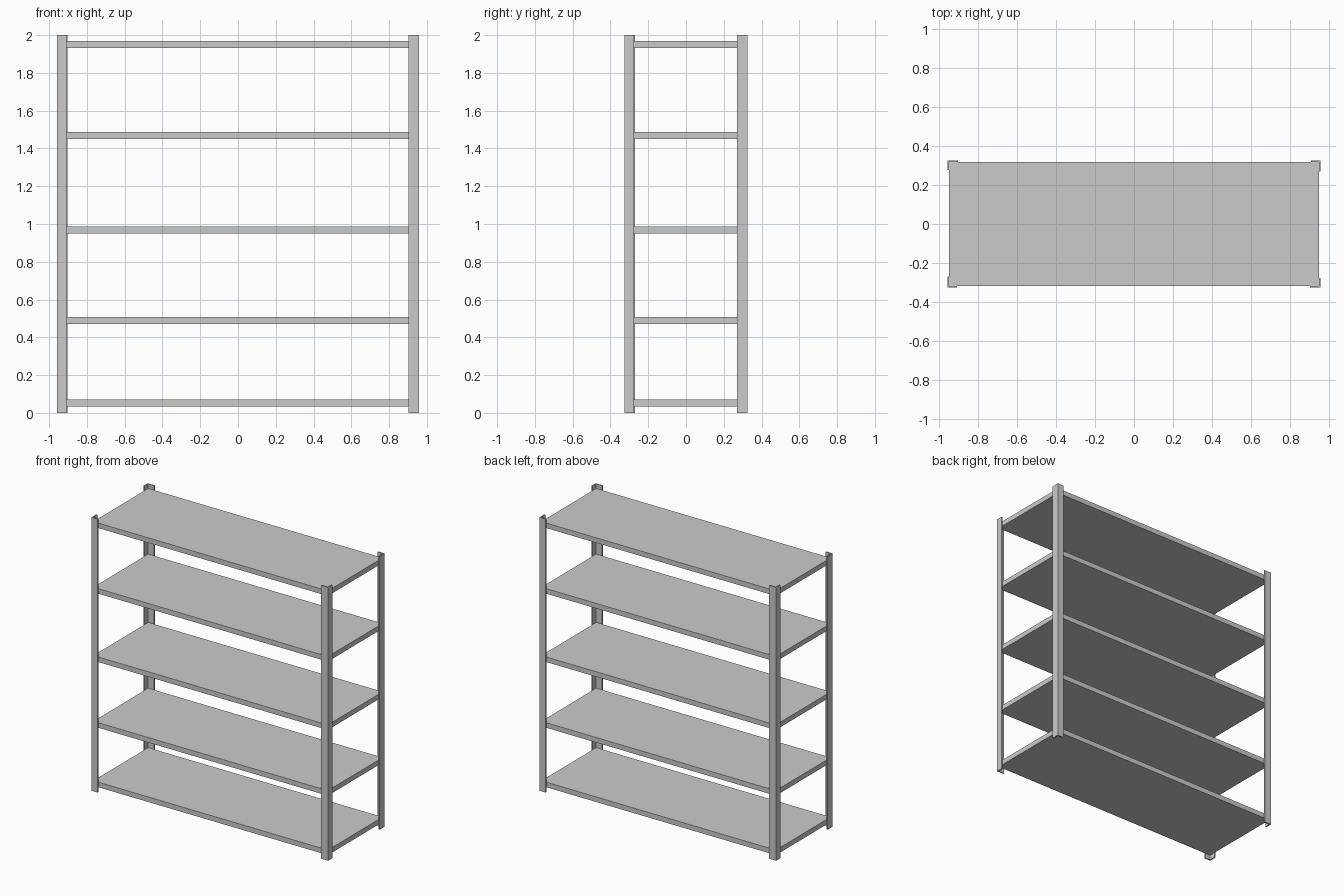
import bpy, bmesh

if "Cube" in bpy.data.objects:
    bpy.data.objects.remove(bpy.data.objects["Cube"])

HX, HY, H = 0.958, 0.326, 2.0    # half width, half depth, height
T = 0.009                        # angle-iron wall thickness
LONG, SHORT = 0.056, 0.049       # unequal legs of the angle iron


def make_object(name, bm):
    bmesh.ops.recalc_face_normals(bm, faces=bm.faces)
    mesh = bpy.data.meshes.new(name)
    bm.to_mesh(mesh)
    bm.free()
    obj = bpy.data.objects.new(name, mesh)
    bpy.context.collection.objects.link(obj)
    return obj


def prism(name, points, z0, z1):
    """Extrude a flat outline from z0 up to z1."""
    bm = bmesh.new()
    face = bm.faces.new([bm.verts.new((x, y, z0)) for x, y in points])
    up = bmesh.ops.extrude_face_region(bm, geom=[face])["geom"]
    verts = [v for v in up if isinstance(v, bmesh.types.BMVert)]
    bmesh.ops.translate(bm, verts=verts, vec=(0, 0, z1 - z0))
    return make_object(name, bm)


def post(name, sx, sy):
    """L-shaped corner post; each is the same angle iron turned by 90 degrees."""
    a, b = (LONG, SHORT) if sx * sy < 0 else (SHORT, LONG)
    outline = [(0, 0), (a, 0), (a, T), (T, T), (T, b), (0, b)]
    prism(name, [(sx * (HX - u), sy * (HY - v)) for u, v in outline], 0, H)


# Corner posts
for side, sx in (("left", -1), ("right", 1)):
    for end, sy in (("front", -1), ("back", 1)):
        post(f"{end}_{side}_post", sx, sy)

# Shelves nested inside the posts
x, y = HX - T, HY - T
for i, top in enumerate((0.072, 0.507, 0.988, 1.488, 1.968)):
    prism(f"shelf_{i + 1}", [(-x, -y), (x, -y), (x, y), (-x, y)], top - 0.037, top)
